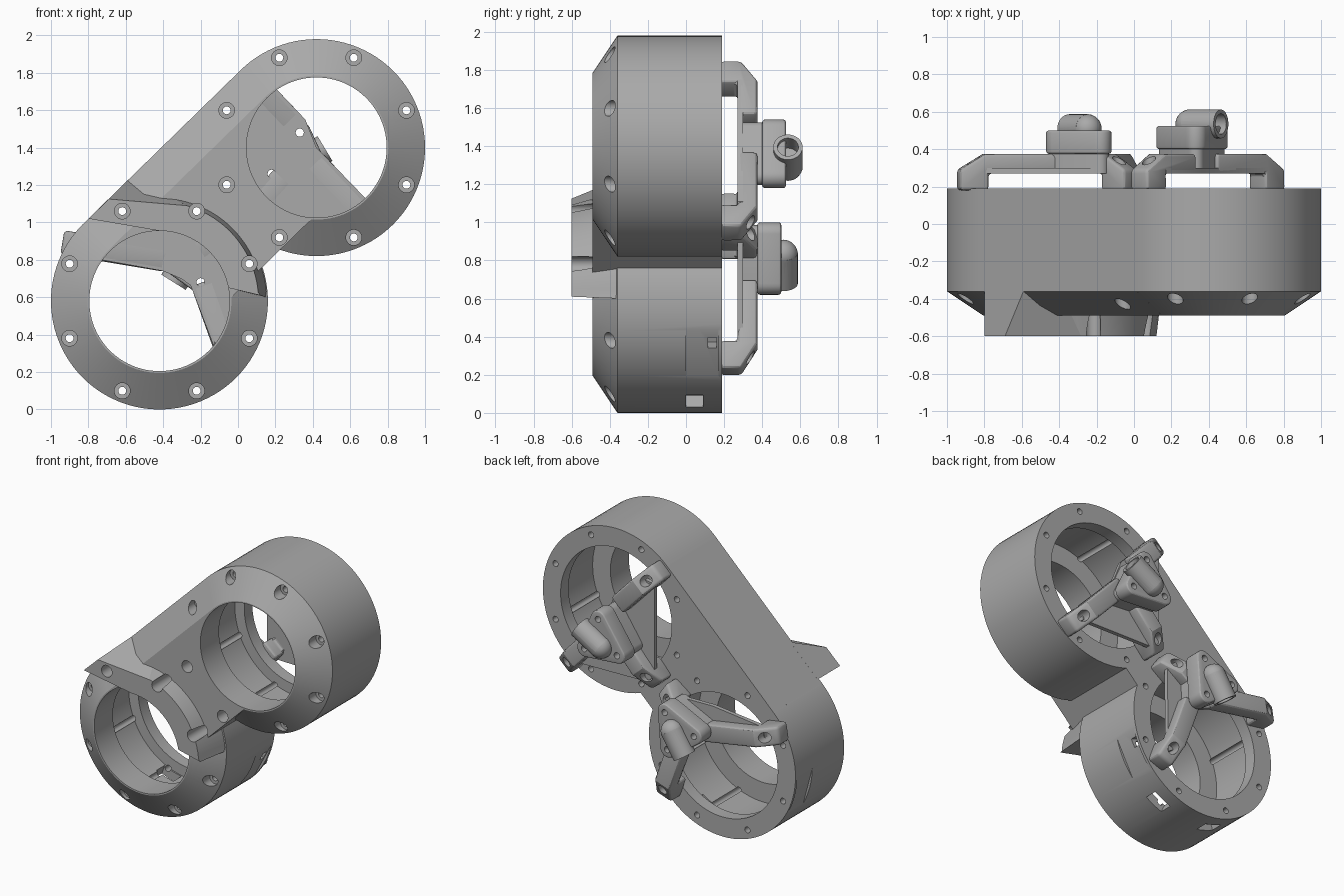
import bpy, bmesh, math
from mathutils import Vector, Matrix

if "Cube" in bpy.data.objects:
    bpy.data.objects.remove(bpy.data.objects["Cube"], do_unlink=True)

grey = bpy.data.materials.new("matte_grey")
grey.use_nodes = True
grey.diffuse_color = (0.4, 0.4, 0.4, 1)
grey.node_tree.nodes["Principled BSDF"].inputs["Base Color"].default_value = (0.4, 0.4, 0.4, 1)

LOW, HIGH = Vector((-0.42, 0.58)), Vector((0.42, 1.40))   # ring centres in x, z
R, HOLE, BACK, FRONT = 0.58, 0.375, 0.19, -0.49
U = (HIGH - LOW).normalized()
V = Vector((-U.y, U.x))


def finish(name, bm):
    bmesh.ops.recalc_face_normals(bm, faces=bm.faces)
    mesh = bpy.data.meshes.new(name)
    bm.to_mesh(mesh)
    bm.free()
    mesh.materials.append(grey)
    ob = bpy.data.objects.new(name, mesh)
    bpy.context.collection.objects.link(ob)
    return ob


def loft(name, loops):
    """Closed solid through loops of 3D points."""
    bm = bmesh.new()
    rows = [[bm.verts.new(p) for p in loop] for loop in loops]
    n = len(rows[0])
    for a, b in zip(rows, rows[1:]):
        for i in range(n):
            j = (i + 1) % n
            bm.faces.new((a[i], a[j], b[j], b[i]))
    bm.faces.new(rows[0])
    bm.faces.new(rows[-1])
    return finish(name, bm)


def prism(name, pts, y0, y1):
    return loft(name, [[(p[0], y, p[1]) for p in pts] for y in (y0, y1)])


def arc(c, r, a0=0, a1=360, n=96, closed=True):
    steps = n if closed else n - 1
    return [Vector((c[0] + r * math.cos(math.radians(a0 + (a1 - a0) * i / steps)),
                    c[1] + r * math.sin(math.radians(a0 + (a1 - a0) * i / steps)))) for i in range(n)]


def disc(name, c, r, y0, y1, n=96):
    return prism(name, arc(c, r, n=n), y0, y1)


def rod(name, a, b, r, n=32):
    a, b = Vector(a), Vector(b)
    bm = bmesh.new()
    rot = (b - a).to_track_quat('Z', 'Y').to_matrix().to_4x4()
    bmesh.ops.create_cone(bm, cap_ends=True, segments=n, radius1=r, radius2=r, depth=(b - a).length,
                          matrix=Matrix.Translation((a + b) / 2) @ rot)
    return finish(name, bm)


def pad(name, centres, r, y0, y1):
    """Rounded polygon: hull of small discs."""
    bm = bmesh.new()
    for c in centres:
        for p in arc(c, r, n=24):
            for y in (y0, y1):
                bm.verts.new((p.x, y, p.y))
    bmesh.ops.convex_hull(bm, input=bm.verts)
    bmesh.ops.dissolve_limit(bm, angle_limit=0.02, verts=bm.verts, edges=bm.edges)
    return finish(name, bm)


def apply(ob, mod):
    bpy.context.view_layer.update()
    dg = bpy.context.evaluated_depsgraph_get()
    mesh = bpy.data.meshes.new_from_object(ob.evaluated_get(dg))
    ob.modifiers.remove(mod)
    ob.data = mesh


def combine(ob, tool, op='DIFFERENCE', keep=False):
    mod = ob.modifiers.new("cut", 'BOOLEAN')
    mod.object, mod.operation, mod.solver = tool, op, 'EXACT'
    apply(ob, mod)
    if not keep:
        bpy.data.objects.remove(tool, do_unlink=True)


def soften(ob, width=0.015):
    mod = ob.modifiers.new("round", 'BEVEL')
    mod.width, mod.segments, mod.limit_method = width, 3, 'ANGLE'
    mod.angle_limit = math.radians(50)
    apply(ob, mod)


def smooth(ob):
    bpy.ops.object.select_all(action='DESELECT')
    ob.select_set(True)
    bpy.context.view_layer.objects.active = ob
    bpy.ops.object.shade_smooth_by_angle(angle=math.radians(25))


# Two chamfered drums joined by a bridge
def drum(name, c):
    return loft(name, [[(p.x, y, p.y) for p in arc(c, r)]
                       for y, r in ((BACK, R), (-0.36, R), (FRONT, 0.385))])


body = drum("housing", LOW)
combine(body, drum("upper_drum", HIGH), 'UNION')
section = [(-0.255, BACK), (R, BACK), (R, -0.36), (0.385, FRONT), (-0.255, FRONT)]
ends = []
for c in (LOW, HIGH):
    ends.append([((c + V * v).x, y, (c + V * v).y) for v, y in section])
combine(body, loft("bridge", ends), 'UNION')

# Raised guard over the lower ring
inner = [(-0.80, 1.02), (-0.42, 0.955), (-0.30, 0.68), (-0.05, 0.65)]
base = inner + [(0.15, 0.60)] + arc(LOW, 0.577, 5, 85, 24, False) + [(-0.40, 1.165), (-0.585, 1.23)]
top = inner + [(0.12, 0.61)] + arc(LOW, 0.53, 5, 75, 24, False) + [(-0.28, 1.09), (-0.69, 1.125)]
combine(body, loft("guard", [[(p[0], y, p[1]) for p in pts]
                             for pts, y in ((base, -0.345), (top, -0.60))]), 'UNION')

# Openings, chambers and screw holes
for c in (LOW, HIGH):
    combine(body, disc("front_hole", c, HOLE, -0.8, 0))
    combine(body, disc("chamber", c, 0.515, -0.28, 0.10))
    combine(body, disc("back_hole", c, 0.44, 0, 0.4))
    for p in arc(c, 0.52, 22.5, 382.5, 8):
        combine(body, disc("counterbore", p, 0.042, -0.8, -0.345, 24))
        combine(body, disc("screw_hole", p, 0.021, -0.7, 0.3, 16))

# Windows in the lower drum wall
for angle, y0, y1, w in ((-22, 0.115, 0.16, 0.03), (-64, 0.0, 0.09, 0.07), (-108, 0.0, 0.09, 0.07)):
    a = math.radians(angle)
    d, t = Vector((math.cos(a), math.sin(a))), Vector((-math.sin(a), math.cos(a)))
    quad = [LOW + d * r + t * s for r, s in ((0.48, -w), (0.7, -w), (0.7, w), (0.48, w))]
    combine(body, prism("window", quad, y0, y1))

# Shallow flats near the back rim of the lower drum
for angle in (-28, 195):
    a = math.radians(angle)
    d, t = Vector((math.cos(a), math.sin(a))), Vector((-math.sin(a), math.cos(a)))
    quad = [LOW + d * r + t * s for r, s in ((0.563, -0.2), (0.7, -0.2), (0.7, 0.2), (0.563, 0.2))]
    combine(body, prism("flat", quad, 0.0, 0.17))
smooth(body)


# Arm with a leg standing on the back face
def arm(name, start, foot):
    start, foot = Vector(start), Vector(foot)
    d = (foot - start).normalized()
    side = Vector((-d.y, d.x))
    n = (foot - start).length
    prof = [(0, 0.27), (n - 0.075, 0.27), (n - 0.075, 0.18), (n + 0.08, 0.18),
            (n + 0.08, 0.29), (n - 0.06, 0.375), (0, 0.375)]
    rows = []
    for s in (-0.065, 0.065):
        rows.append([((start + d * r + side * s).x, y, (start + d * r + side * s).y) for r, y in prof])
    ob = loft(name, rows)
    soften(ob, 0.02)
    combine(ob, disc("bolt_hole", foot, 0.036, 0.24, 0.5, 24))
    smooth(ob)


# Three-legged mount with web, hub, carrier and sensor tube
def mount(side, web, feet, screws, tube, y_block):
    for i, (start, foot) in enumerate(feet):
        arm(f"{side}_mount_arm_{i + 1}", start, foot)
    parts = [prism(f"{side}_mount_web", web, 0.27, 0.30),
             pad(f"{side}_mount_hub", screws, 0.045, 0.27, y_block)]
    carrier = pad(f"{side}_carrier", screws, 0.06, y_block, y_block + 0.125)
    soften(carrier)
    parts.append(carrier)
    y = y_block + 0.135
    (ax, az), (bx, bz) = tube
    a, b = Vector((ax, y, az)), Vector((bx, y, bz))
    pod = rod(f"{side}_sensor_tube", a, b, 0.077)
    # rounded closed end
    bm = bmesh.new()
    bmesh.ops.create_uvsphere(bm, u_segments=32, v_segments=16, radius=0.077,
                              matrix=Matrix.Translation(a + (b - a) * 0.05))
    combine(pod, finish("tube_end", bm), 'UNION')
    combine(pod, rod("tube_bore", b - (b - a) * 0.5, b + (b - a), 0.055))
    smooth(pod)
    for ob in parts:
        for s in screws:
            combine(ob, disc("mount_screw", s, 0.022, 0.2, 0.7, 16))
        smooth(ob)


mount("upper",
      [(0.04, 1.72), (0.04, 1.06), (0.10, 1.01), (0.68, 1.00), (0.70, 1.11),
       (0.42, 1.40), (0.36, 1.55), (0.17, 1.75)],
      [((0.29, 1.53), (0.08, 1.75)), ((0.40, 1.33), (0.71, 1.00)), ((0.25, 1.25), (0.08, 1.06))],
      [(0.33, 1.48), (0.18, 1.26), (0.44, 1.24)],
      [(0.29, 1.29), (0.465, 1.395)], 0.40)
mount("lower",
      [(-0.84, 0.82), (-0.40, 0.74), (-0.26, 0.68), (-0.13, 0.34), (-0.04, 0.28),
       (-0.03, 0.92), (-0.10, 0.97), (-0.42, 0.975), (-0.82, 0.93)],
      [((-0.38, 0.80), (-0.86, 0.88)), ((-0.19, 0.68), (-0.05, 0.29)), ((-0.22, 0.84), (-0.08, 0.94))],
      [(-0.41, 0.83), (-0.20, 0.68), (-0.18, 0.94)],
      [(-0.245, 0.84), (-0.345, 0.68)], 0.375)
